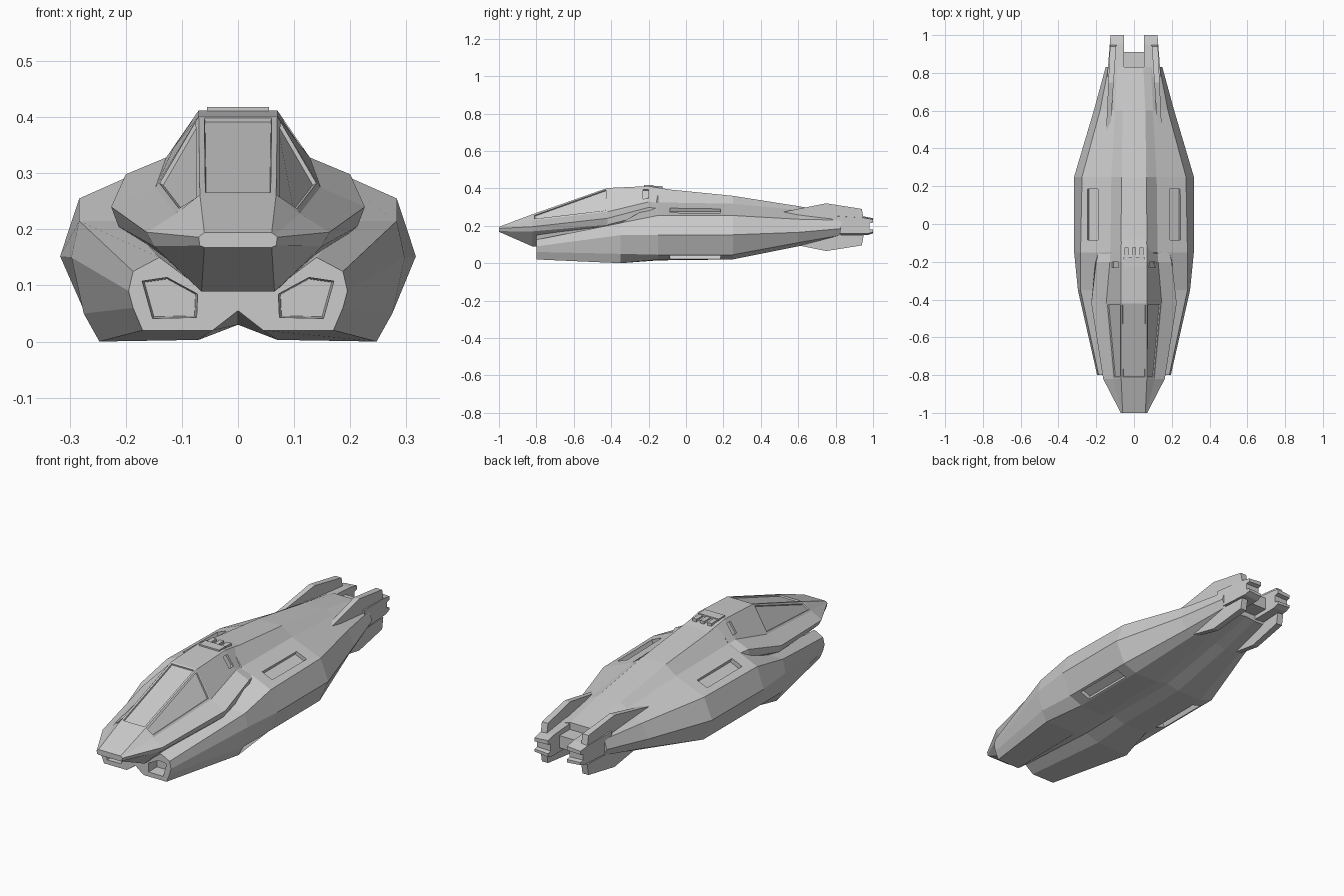
import bpy, bmesh
from math import radians
from mathutils import Matrix, Vector

if "Cube" in bpy.data.objects:
    bpy.data.objects.remove(bpy.data.objects["Cube"])


def finish(bm, name):
    bmesh.ops.recalc_face_normals(bm, faces=bm.faces)
    me = bpy.data.meshes.new(name)
    bm.to_mesh(me)
    bm.free()
    ob = bpy.data.objects.new(name, me)
    bpy.context.collection.objects.link(ob)
    return ob


def loft(bm, stations):
    """Skin mirrored half sections (y, [(x, z)...]); returns faces[station][segment]."""
    rings = []
    for y, half in stations:
        full = half + [(-x, z) for x, z in reversed(half) if x > 0]
        rings.append([bm.verts.new((x, y, z)) for x, z in full])
    n = len(rings[0])
    rows = [[bm.faces.new((a[i], a[(i + 1) % n], b[(i + 1) % n], b[i])) for i in range(n)]
            for a, b in zip(rings, rings[1:])]
    bm.faces.new(rings[0])
    bm.faces.new(rings[-1])
    return rows


def prism(bm, side_a, side_b):
    """Solid between two matching outlines."""
    a = [bm.verts.new(p) for p in side_a]
    b = [bm.verts.new(p) for p in side_b]
    n = len(a)
    for i in range(n):
        bm.faces.new((a[i], a[(i + 1) % n], b[(i + 1) % n], b[i]))
    bm.faces.new(a)
    bm.faces.new(b)


def box(bm, centre, size, tilt=0):
    m = (Matrix.Translation(centre) @ Matrix.Rotation(radians(tilt), 4, 'Y')
         @ Matrix.Diagonal(Vector(size)).to_4x4())
    bmesh.ops.create_cube(bm, size=1, matrix=m)


def carve(ob, bm, name):
    cutter = finish(bm, name)
    cutter.hide_render = True
    mod = ob.modifiers.new("carve", 'BOOLEAN')
    mod.operation, mod.solver, mod.object = 'DIFFERENCE', 'EXACT', cutter
    bpy.context.view_layer.objects.active = ob
    bpy.ops.object.modifier_apply(modifier=mod.name)
    bpy.data.objects.remove(cutter)


# main hull: keel, bottom, chamfer, waist, shoulder, upper side, ridge
bm = bmesh.new()
loft(bm, [
    (-.80, [(0, .055), (.045, .02), (.17, .02), (.187, .06), (.195, .09), (.187, .125), (.14, .15), (.06, .09)]),
    (-.35, [(0, .03), (.07, .003), (.247, 0), (.275, .05), (.297, .15), (.283, .215), (.20, .215), (.10, .20)]),
    (-.15, [(0, .035), (.065, .015), (.20, .018), (.27, .045), (.317, .152), (.283, .255), (.125, .325), (.07, .40)]),
    (.25, [(0, .035), (.065, .02), (.20, .02), (.27, .045), (.317, .152), (.275, .255), (.12, .318), (.065, .36)]),
    (.60, [(0, .10), (.06, .09), (.14, .09), (.18, .11), (.213, .165), (.18, .235), (.10, .285), (.06, .305)]),
    (.83, [(0, .145), (.05, .14), (.10, .14), (.13, .15), (.15, .185), (.135, .23), (.09, .255), (.05, .265)]),
])
hull = finish(bm, "main_hull")

# side pockets above and below, and the two front intakes
bm = bmesh.new()
intake = [(.175, .11), (.127, .117), (.068, .085), (.07, .04), (.155, .038)]
for s in (1, -1):
    box(bm, (s * .22, .05, .286), (.06, .27, .05), s * 24)
    box(bm, (s * .235, .05, .028), (.055, .27, .05), s * -23)
    prism(bm, [(s * x, -.86, z) for x, z in intake],
          [(s * (.12 + (x - .12) * .85), -.74, .08 + (z - .08) * .85) for x, z in intake])
bmesh.ops.recalc_face_normals(bm, faces=bm.faces)
carve(hull, bm, "hull_cutter")

# cockpit deck: underside, brim lower, brim upper, canopy base, ridge
bm = bmesh.new()
rows = loft(bm, [
    (-1.0, [(.06, .168), (.068, .171), (.07, .186), (.066, .19), (.06, .194)]),
    (-.82, [(.065, .089), (.15, .17), (.163, .195), (.11, .228), (.068, .262)]),
    (-.42, [(.10, .12), (.213, .205), (.226, .24), (.147, .275), (.07, .402)]),
    (-.20, [(.10, .12), (.205, .262), (.20, .298), (.128, .328), (.07, .412)]),
    (-.05, [(.10, .12), (.16, .27), (.16, .285), (.118, .315), (.066, .388)]),
])
bmesh.ops.recalc_face_normals(bm, faces=bm.faces)
# recessed windows: both sides and windscreen
for seg in (3, 4, 5):
    bmesh.ops.inset_individual(bm, faces=[rows[1][seg]], thickness=.014, depth=0)
    bmesh.ops.inset_individual(bm, faces=[rows[1][seg]], thickness=.002, depth=-.007)
deck = finish(bm, "cockpit_deck")

# slots behind the canopy
bm = bmesh.new()
for s in (1, -1):
    box(bm, (s * .099, -.215, .37), (.06, .03, .02), s * 55)
carve(deck, bm, "slot_cutter")

# roof fitting
bm = bmesh.new()
box(bm, (0, -.20, .409), (.11, .05, .018))
for x in (-.04, 0, .04):
    box(bm, (x, -.155, .405), (.022, .06, .018))
finish(bm, "roof_fitting")

# tail booms with notched ends
bm = bmesh.new()
boom = [(.78, .15), (.97, .15), (1, .16), (1, .175), (.98, .18), (.98, .215),
        (1, .22), (1, .24), (.95, .25), (.78, .262)]
for s in (1, -1):
    prism(bm, [(s * .052, y, z) for y, z in boom],
          [(s * (.142 - .08 * (y - .78)), y, z + (.2 - z) * .15) for y, z in boom])
finish(bm, "tail_booms")

# engine plate between the booms
bm = bmesh.new()
box(bm, (0, .85, .2), (.106, .12, .06))
finish(bm, "engine_plate")

# four tail fins, leaning inward to the rear
fin = [(.50, .27), (.75, .32), (.94, .29), (.95, .235), (.60, .235)]
bm = bmesh.new()
for s in (1, -1):
    for up in (True, False):
        pts = [(y, z if up else .385 - z) for y, z in fin]
        prism(bm, [(s * (.125 - .07 * (y - .5)), y, z) for y, z in pts],
              [(s * (.147 - .045 * (y - .5)), y, z) for y, z in pts])
finish(bm, "tail_fins")
